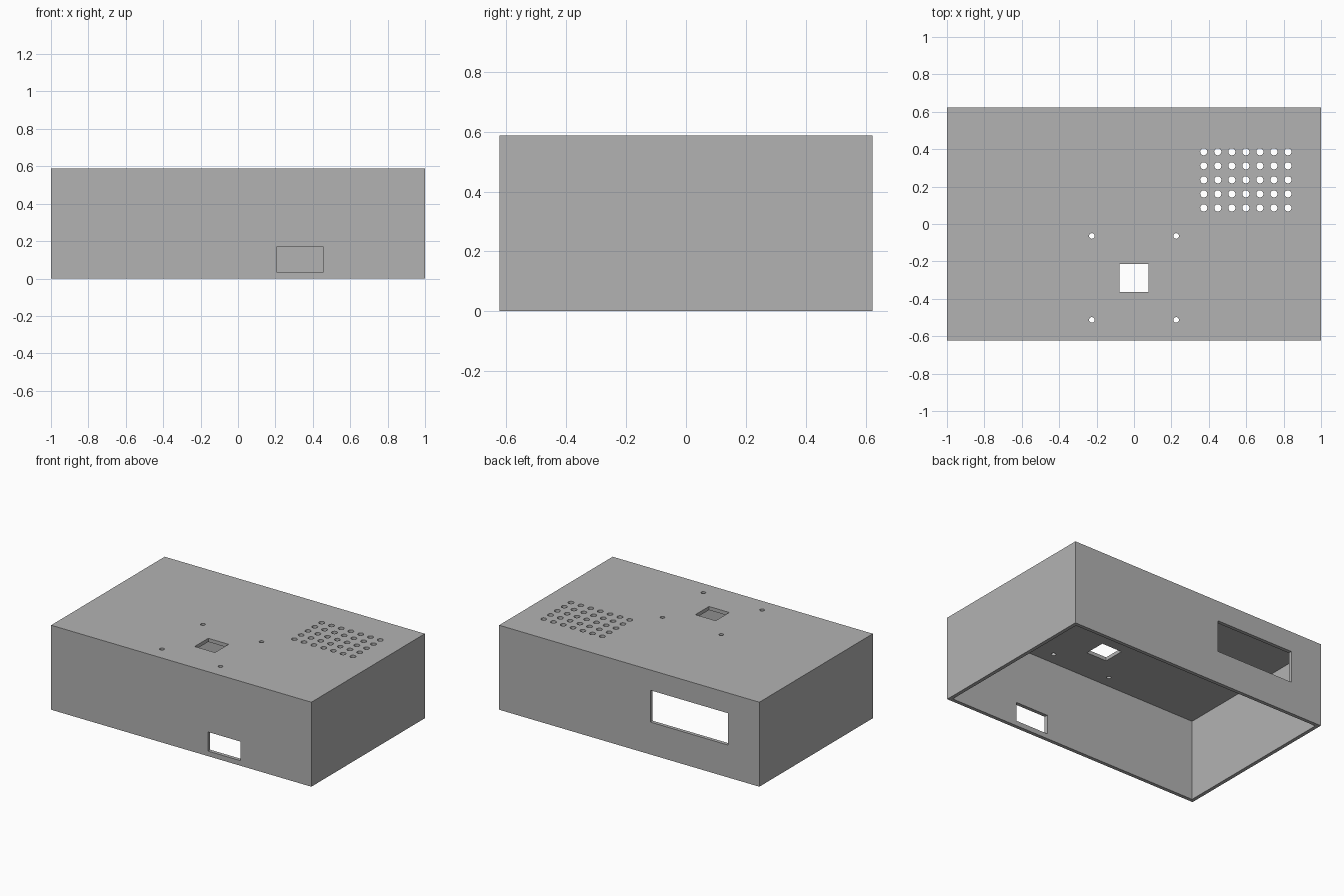
import bpy
import bmesh
from mathutils import Matrix, Vector

if "Cube" in bpy.data.objects:
    bpy.data.objects.remove(bpy.data.objects["Cube"], do_unlink=True)

HALF_X, HALF_Y, HEIGHT, WALL = 1.0, 0.623, 0.587, 0.025

# Plain grey plastic
grey = bpy.data.materials.new("grey plastic")
grey.use_nodes = True
colour = (0.448, 0.448, 0.448, 1)
grey.diffuse_color = colour
grey.node_tree.nodes["Principled BSDF"].inputs["Base Color"].default_value = colour


def add_box(bm, low, high):
    low, high = Vector(low), Vector(high)
    matrix = Matrix.Translation((low + high) / 2) @ Matrix.Diagonal((*(high - low), 1))
    bmesh.ops.create_cube(bm, size=1, matrix=matrix)


def add_pin(bm, x, y, radius):
    bmesh.ops.create_cone(bm, cap_ends=True, segments=24, radius1=radius, radius2=radius,
                          depth=0.2, matrix=Matrix.Translation((x, y, HEIGHT)))


def make_object(name, bm):
    mesh = bpy.data.meshes.new(name)
    bm.to_mesh(mesh)
    bm.free()
    mesh.materials.append(grey)
    obj = bpy.data.objects.new(name, mesh)
    bpy.context.collection.objects.link(obj)
    return obj


# Outer block of the enclosure
bm = bmesh.new()
add_box(bm, (-HALF_X, -HALF_Y, 0), (HALF_X, HALF_Y, HEIGHT))
shell = make_object("enclosure_shell", bm)

# Hollow inside, open at the bottom
bm = bmesh.new()
add_box(bm, (WALL - HALF_X, WALL - HALF_Y, -0.2),
        (HALF_X - WALL, HALF_Y - WALL, HEIGHT - WALL))
cavity = make_object("cavity_cutter", bm)

# Front socket, rear display and top sensor openings
bm = bmesh.new()
add_box(bm, (0.205, -HALF_Y - 0.1, 0.035), (0.456, -HALF_Y + 0.1, 0.168))
add_box(bm, (-0.76, HALF_Y - 0.1, 0.225), (-0.162, HALF_Y + 0.1, 0.446))
add_box(bm, (-0.078, -0.364, HEIGHT - 0.1), (0.078, -0.215, HEIGHT + 0.1))

# Four screw holes around the sensor opening
for x in (-0.225, 0.225):
    for y in (-0.513, -0.064):
        add_pin(bm, x, y, 0.015)

# Vent grid
for column in range(7):
    for row in range(5):
        add_pin(bm, 0.373 + 0.075 * column, 0.086 + 0.075 * row, 0.019)
openings = make_object("openings_cutter", bm)

# Cut the shell, then drop the cutters
for cutter in (cavity, openings):
    cutter.hide_render = True
    cut = shell.modifiers.new(cutter.name, "BOOLEAN")
    cut.operation = "DIFFERENCE"
    cut.solver = "EXACT"
    cut.object = cutter

bpy.context.view_layer.objects.active = shell
shell.select_set(True)
for modifier in list(shell.modifiers):
    bpy.ops.object.modifier_apply(modifier=modifier.name)
for cutter in (cavity, openings):
    bpy.data.objects.remove(cutter, do_unlink=True)
